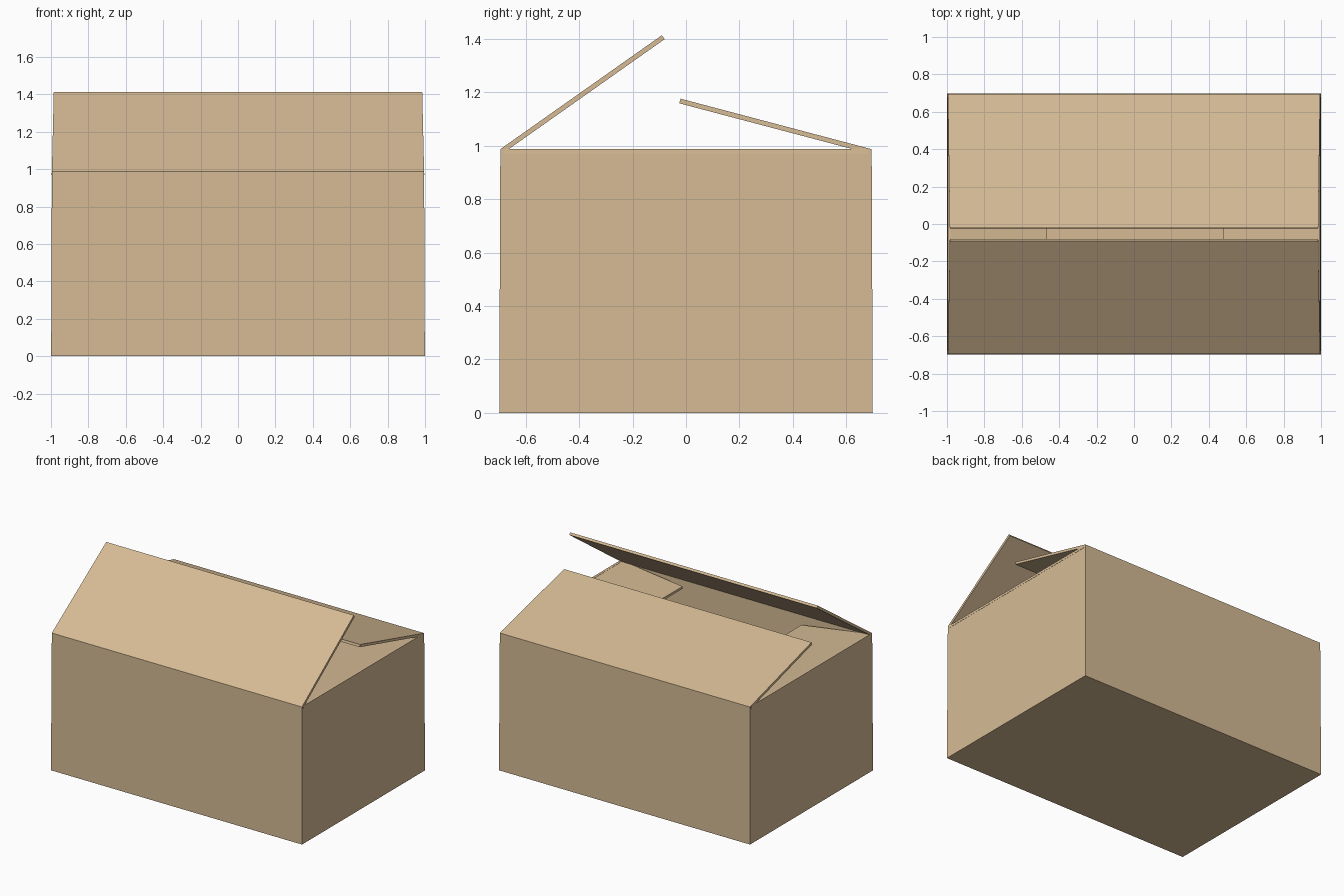
import bpy, bmesh, math
from mathutils import Vector

if "Cube" in bpy.data.objects:
    bpy.data.objects.remove(bpy.data.objects["Cube"])

cardboard = bpy.data.materials.new("cardboard")
cardboard.diffuse_color = (0.672, 0.497, 0.301, 1)
cardboard.use_nodes = True
cardboard.node_tree.nodes["Principled BSDF"].inputs["Base Color"].default_value = cardboard.diffuse_color

HX, HY, H, T = 0.995, 0.695, 0.987, 0.018   # half width, half depth, height, board


def finish(bm, name):
    bmesh.ops.recalc_face_normals(bm, faces=bm.faces)
    me = bpy.data.meshes.new(name)
    bm.to_mesh(me)
    bm.free()
    me.materials.append(cardboard)
    ob = bpy.data.objects.new(name, me)
    bpy.context.collection.objects.link(ob)


def box_body():
    # Open box: hollow body with a rim as thick as the board
    bm = bmesh.new()

    def ring(inset, z, grow=0.0):
        x, y = HX - inset + grow, HY - inset + grow
        return [bm.verts.new((sx * x, sy * y, z))
                for sx, sy in ((-1, -1), (1, -1), (1, 1), (-1, 1))]
    rings = [ring(0, 0, 0.004), ring(0, H), ring(T, H), ring(T, T)]
    for a, b in zip(rings, rings[1:]):
        for i in range(4):
            j = (i + 1) % 4
            bm.faces.new((a[i], a[j], b[j], b[i]))
    bm.faces.new(rings[0])
    bm.faces.new(rings[-1])
    finish(bm, "box_body")


def flap(name, hinge, inward, half, half_free, length, angle):
    # Tapered board hinged on a top edge, tilted up (+) or down (-) by angle
    bm = bmesh.new()
    a = math.radians(angle)
    d = Vector(inward)
    along = Vector((-d.y, d.x, 0))
    out = d * math.cos(a) + Vector((0, 0, math.sin(a)))
    down = d * math.sin(a) - Vector((0, 0, math.cos(a)))
    p = Vector(hinge)
    top = [p - along * half, p + along * half,
           p + out * length + along * half_free, p + out * length - along * half_free]
    face = bm.faces.new([bm.verts.new(v) for v in top])
    ext = bmesh.ops.extrude_face_region(bm, geom=[face], use_keep_orig=True)
    bmesh.ops.translate(bm, vec=down * T,
                        verts=[g for g in ext["geom"] if isinstance(g, bmesh.types.BMVert)])
    finish(bm, name)


box_body()
# Long flaps stand open, short flaps are folded slightly into the box
flap("front_flap", (0, -HY, H), (0, 1, 0), HX, 0.985, 0.74, 35.2)
flap("back_flap", (0, HY, H), (0, -1, 0), HX, 0.985, 0.74, 14.8)
flap("left_flap", (-HX, 0, H), (1, 0, 0), 0.68, 0.65, 0.535, -7)
flap("right_flap", (HX, 0, H), (-1, 0, 0), 0.68, 0.64, 0.52, -4)
